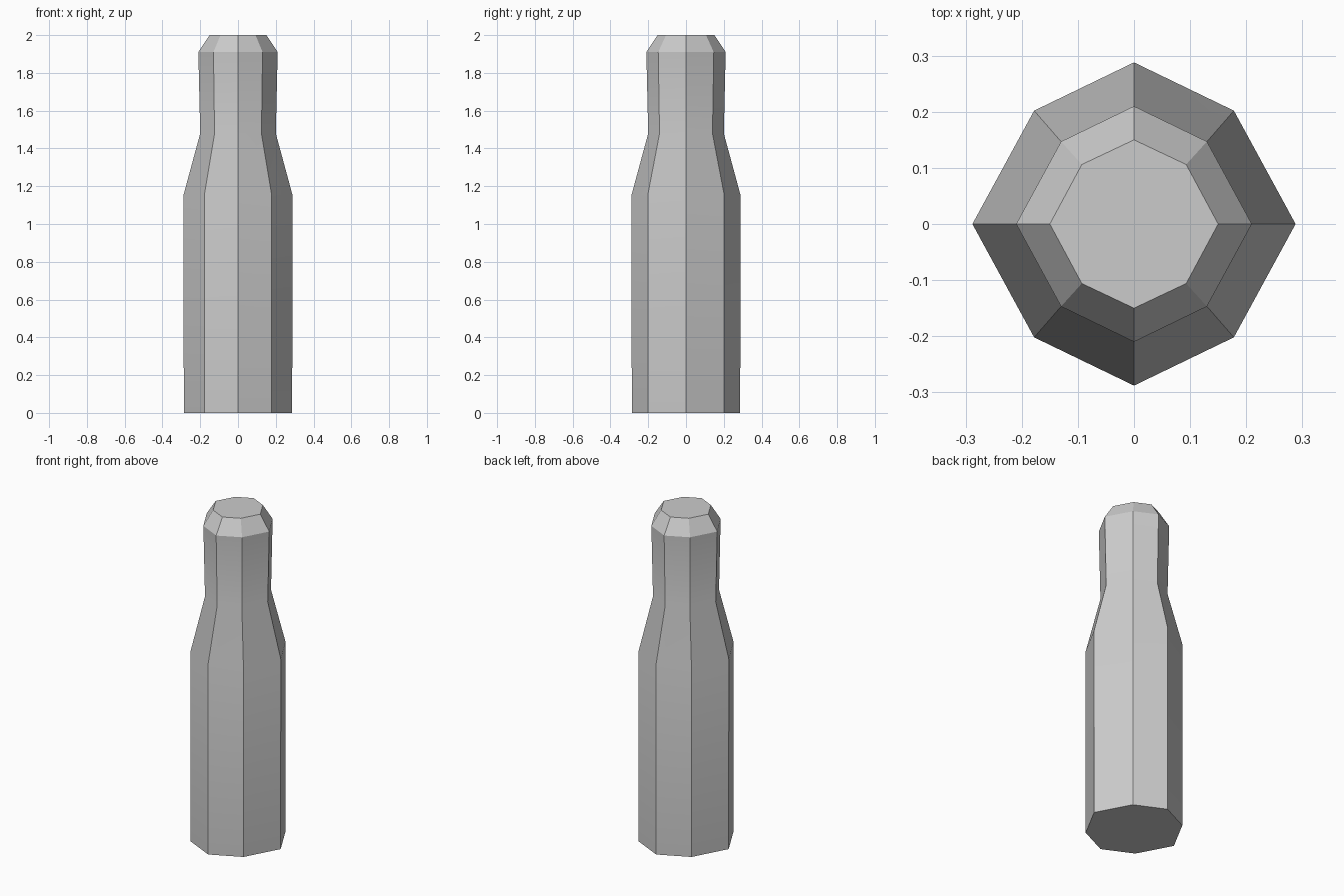
import bpy, bmesh, math

if "Cube" in bpy.data.objects:
    bpy.data.objects.remove(bpy.data.objects["Cube"])

# Eight-sided section: (axis radius, diagonal x, diagonal y, z) for each level
levels = [
    (0.287, 0.178, 0.202, 0.0),
    (0.288, 0.178, 0.202, 1.155),
    (0.20, 0.124, 0.14, 1.48),
    (0.21, 0.13, 0.147, 1.91),
    (0.15, 0.093, 0.106, 2.0),
]


def ring(bm, r, dx, dy, z):
    pts = [(r, 0), (dx, dy), (0, r), (-dx, dy),
           (-r, 0), (-dx, -dy), (0, -r), (dx, -dy)]
    return [bm.verts.new((x, y, z)) for x, y in pts]


# Bottle body: stacked rings bridged with quads and capped
bm = bmesh.new()
rings = [ring(bm, *level) for level in levels]
for low, high in zip(rings, rings[1:]):
    for i in range(8):
        j = (i + 1) % 8
        bm.faces.new((low[i], low[j], high[j], high[i]))
bm.faces.new(rings[0][::-1])
bm.faces.new(rings[-1])

mesh = bpy.data.meshes.new("bottle")
bm.to_mesh(mesh)
bm.free()
bottle = bpy.data.objects.new("bottle", mesh)
bpy.context.collection.objects.link(bottle)

# Soft shoulder shading, crisp facet edges
bpy.context.view_layer.objects.active = bottle
bottle.select_set(True)
bpy.ops.object.shade_smooth_by_angle(angle=math.radians(25))
